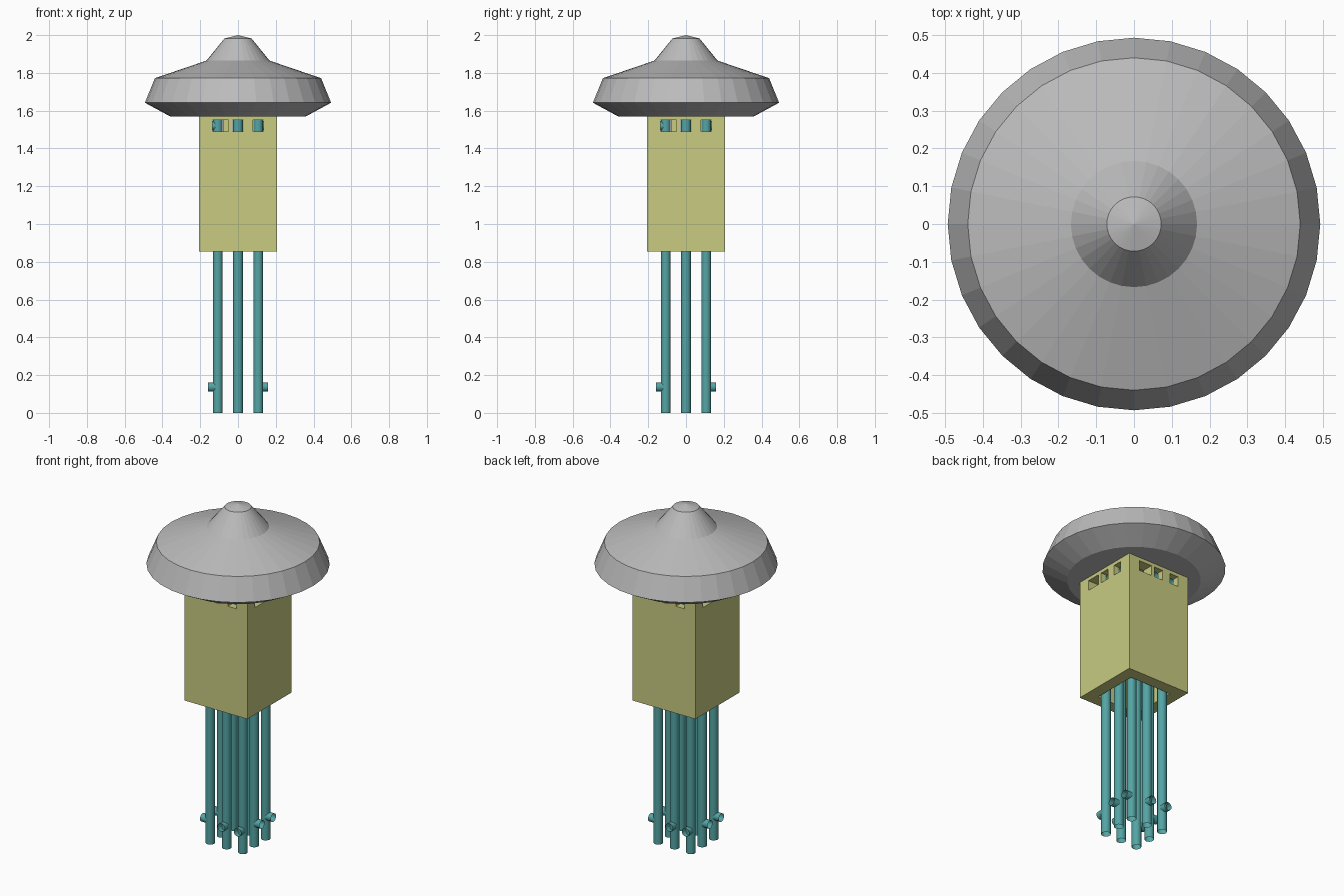
import bpy, bmesh, math
from mathutils import Matrix, Vector

if "Cube" in bpy.data.objects:
    bpy.data.objects.remove(bpy.data.objects["Cube"])


def material(name, rgb):
    m = bpy.data.materials.new(name)
    m.diffuse_color = (*rgb, 1)
    m.use_nodes = True
    m.node_tree.nodes["Principled BSDF"].inputs["Base Color"].default_value = m.diffuse_color
    return m


GREY = material("cap grey", (0.50, 0.50, 0.50))
YELLOW = material("pale yellow", (0.58, 0.60, 0.22))
TEAL = material("pipe teal", (0.09, 0.37, 0.37))


def add_object(name, bm, mat):
    bmesh.ops.recalc_face_normals(bm, faces=bm.faces[:])
    me = bpy.data.meshes.new(name)
    bm.to_mesh(me)
    bm.free()
    me.materials.append(mat)
    ob = bpy.data.objects.new(name, me)
    bpy.context.collection.objects.link(ob)
    return ob


def box(name, lo, hi, mat, turn=0):
    lo, hi = Vector(lo), Vector(hi)
    bm = bmesh.new()
    bmesh.ops.create_cube(bm, size=1, matrix=Matrix.Rotation(turn, 4, 'Z')
                          @ Matrix.Translation((lo + hi) / 2)
                          @ Matrix.Diagonal((*(hi - lo), 1)))
    return add_object(name, bm, mat)


def smooth(ob):
    bpy.ops.object.select_all(action='DESELECT')
    ob.select_set(True)
    bpy.context.view_layer.objects.active = ob
    bpy.ops.object.shade_smooth_by_angle(angle=math.radians(40))


def open_pipe(bm, start, end, radius, sides=16):
    """Open-ended cylinder between two points."""
    start, end = Vector(start), Vector(end)
    axis = end - start
    rot = axis.to_track_quat('Z', 'Y').to_matrix().to_4x4()
    bmesh.ops.create_cone(bm, cap_ends=False, segments=sides, radius1=radius,
                          radius2=radius, depth=axis.length,
                          matrix=Matrix.Translation((start + end) / 2) @ rot)


# cap: lathed roof with a rounded knob
SIDES = 32
profile = [(0.36, 1.57), (0.493, 1.642), (0.44, 1.772), (0.167, 1.865), (0.072, 1.982)]
bm = bmesh.new()
rings = [[bm.verts.new((r * math.cos(math.tau * i / SIDES),
                        r * math.sin(math.tau * i / SIDES), z))
          for i in range(SIDES)] for r, z in profile]
tip = bm.verts.new((0, 0, 2.0))
for a, b in zip(rings, rings[1:]):
    for i in range(SIDES):
        j = (i + 1) % SIDES
        bm.faces.new((a[i], a[j], b[j], b[i]))
for i in range(SIDES):
    bm.faces.new((rings[-1][i], rings[-1][(i + 1) % SIDES], tip))
bm.faces.new(rings[0])
add_object("cap", bm, GREY)

# casing: thick square sleeve with three windows per side
casing = box("casing", (-0.207, -0.207, 0.855), (0.207, 0.207, 1.575), YELLOW)
cutters = [box("bore_cutter", (-0.137, -0.137, 0.7), (0.137, 0.137, 1.7), YELLOW)]
for k in range(4):
    for x0, x1 in ((-0.135, -0.05), (-0.028, 0.028), (0.079, 0.135)):
        cutters.append(box("window_cutter", (x0, -0.26, 1.49), (x1, -0.12, 1.55),
                           YELLOW, k * math.pi / 2))
bpy.context.view_layer.objects.active = casing
for c in cutters:
    c.hide_render = True
    mod = casing.modifiers.new("cut", 'BOOLEAN')
    mod.operation, mod.solver, mod.object = 'DIFFERENCE', 'EXACT', c
    bpy.ops.object.modifier_apply(modifier=mod.name)
for c in cutters:
    bpy.data.objects.remove(c)

# pipes: eight around a square, each with a short outlet at both ends
P = 0.107
for k in range(4):
    turn = Matrix.Rotation(k * math.pi / 2, 3, 'Z')
    for label, x in (("middle", 0.0), ("corner", P)):
        bm = bmesh.new()
        open_pipe(bm, turn @ Vector((x, -P, 0)), turn @ Vector((x, -P, 1.565)), 0.026)
        for z, reach in ((0.137, 0.158), (1.52, 0.18)):
            open_pipe(bm, turn @ Vector((x, -P - 0.01, z)),
                      turn @ Vector((x, -reach, z)), 0.024)
        smooth(add_object(f"{label}_pipe_{k + 1}", bm, TEAL))
